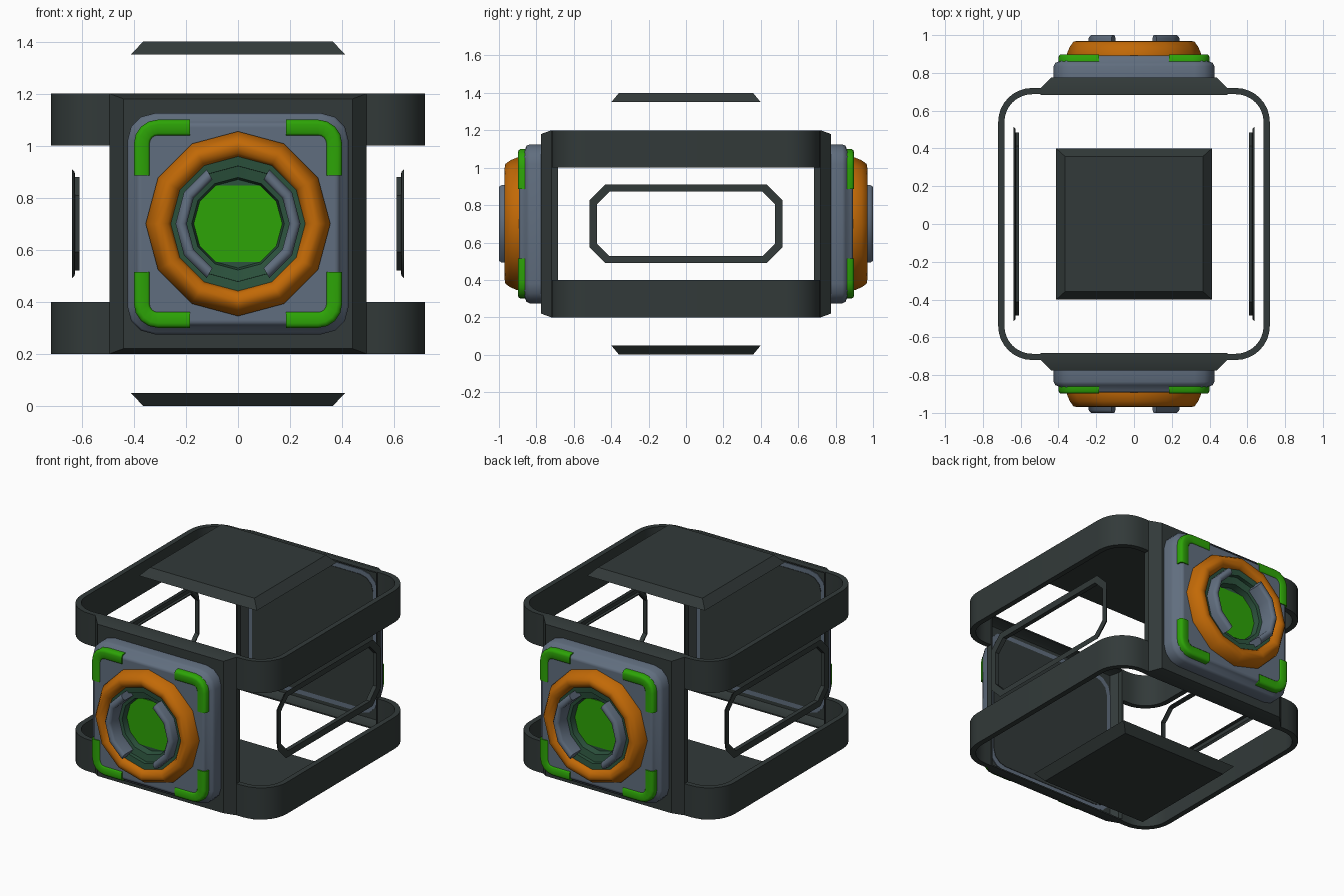
import bpy, bmesh, math
from mathutils import Vector

cube = bpy.data.objects.get("Cube")
if cube:
    bpy.data.objects.remove(cube, do_unlink=True)

MID = 0.7  # height of the crate's centre


def material(name, rgb):
    m = bpy.data.materials.new(name)
    m.use_nodes = True
    color = (*rgb, 1)
    m.diffuse_color = color
    m.node_tree.nodes["Principled BSDF"].inputs["Base Color"].default_value = color
    return m


DARK = material("dark charcoal", (0.032, 0.042, 0.041))
GREY = material("blue grey", (0.118, 0.155, 0.21))
GREEN = material("bright green", (0.026, 0.37, 0.002))
ORANGE = material("orange", (0.54, 0.142, 0.002))
TEAL = material("deep teal", (0.025, 0.085, 0.047))


def loft(name, loops, mat, ring=False):
    """Skin a stack of equal closed loops; cap the ends or join them in a ring."""
    bm = bmesh.new()
    rows = [[bm.verts.new(p) for p in loop] for loop in loops]
    n = len(rows[0])
    pairs = list(zip(rows, rows[1:])) + ([(rows[-1], rows[0])] if ring else [])
    for a, b in pairs:
        for i in range(n):
            j = (i + 1) % n
            bm.faces.new((a[i], a[j], b[j], b[i]))
    if not ring:
        bm.faces.new(rows[0])
        bm.faces.new(rows[-1])
    bmesh.ops.recalc_face_normals(bm, faces=bm.faces)
    mesh = bpy.data.meshes.new(name)
    bm.to_mesh(mesh)
    bm.free()
    mesh.materials.append(mat)
    ob = bpy.data.objects.new(name, mesh)
    bpy.context.collection.objects.link(ob)
    bpy.ops.object.select_all(action="DESELECT")
    ob.select_set(True)
    bpy.context.view_layer.objects.active = ob
    # Painted parts are softer than the dark frame
    bpy.ops.object.shade_smooth_by_angle(angle=math.radians(35 if mat is DARK else 58))


def rounded(w, h, r, n=3):
    """Rounded rectangle outline from half sizes and corner radius."""
    pts = []
    for k, (sx, sy) in enumerate(((1, 1), (-1, 1), (-1, -1), (1, -1))):
        for i in range(n + 1):
            a = math.radians(90 * (k + i / n))
            pts.append(Vector((sx * (w - r) + r * math.cos(a),
                               sy * (h - r) + r * math.sin(a))))
    return pts


def rect(w, h):
    return [Vector(p) for p in ((w, h), (-w, h), (-w, -h), (w, -h))]


def circle(r, n=12):
    return [Vector((r * math.sin(math.tau * i / n), r * math.cos(math.tau * i / n)))
            for i in range(n)]


def half_outline(w, h, r, n=8):
    """Right half of a rounded rectangle, ending at the end panels."""
    pts = rounded(w, h, r, n)
    arc = pts[3 * (n + 1):] + pts[:n + 1]
    return [Vector((0.49, -h))] + arc + [Vector((0.49, h))]


# Curved bands joining the end panels on both sides
for side, s in (("left", 1), ("right", -1)):
    for level, z0, z1 in (("lower", 0.2, 0.4), ("upper", 1.0, 1.2)):
        loops = [[(s * o.x, o.y, z0), (s * o.x, o.y, z1), (s * i.x, i.y, z1), (s * i.x, i.y, z0)]
                 for o, i in zip(half_outline(0.719, 0.72, 0.18),
                                 half_outline(0.686, 0.687, 0.147))]
        loft(f"{side}_{level}_band", loops, DARK)

# Floating bevelled lids above and below
for label, wide, narrow in (("top", 1.35, 1.4), ("bottom", 0.05, 0.0)):
    loft(label + "_lid", [[(*p, wide) for p in rect(0.412, 0.4)],
                          [(*p, narrow) for p in rect(0.365, 0.358)]], DARK)

# Floating octagonal frames on the sides, with a raised inner lip
for label, s in (("left", 1), ("right", -1)):
    section = ((0, 0.639), (0.01, 0.628), (0.031, 0.626),
               (0.031, 0.609), (0.038, 0.609), (0.038, 0.636))
    loops = [[(s * x, p.x, MID + p.y)
              for p in rounded(0.515 - inset, 0.21 - inset, 0.083 - inset * 0.4, 1)]
             for inset, x in section]
    loft(label + "_side_frame", loops, DARK, ring=True)


def end_assembly(label, s):
    """Panel, grey plate, green corners and round port; s = 1 front, -1 back."""

    def at(p, d):
        return (s * p[0], -s * d, MID + p[1])

    def stack(name, outlines, mat, ring=False):
        loft(label + "_" + name,
             [[at(p, d) for p in o] for o, d in outlines], mat, ring)

    # Dark bevelled end panel, hollow on its inner side
    stack("panel", [(rect(0.452, 0.474), 0.752), (rect(0.486, 0.492), 0.717),
                    (rect(0.486, 0.492), 0.684), (rect(0.494, 0.5), 0.684),
                    (rect(0.494, 0.5), 0.72), (rect(0.44, 0.48), 0.775)], DARK)

    # Thin lining plates in the hollow
    stack("inner_rim", [(rounded(0.451, 0.451, 0.11), 0.754),
                        (rounded(0.451, 0.451, 0.11), 0.748)], GREY)
    stack("inner_plate", [(rounded(0.422, 0.422, 0.09), 0.75),
                          (rounded(0.422, 0.422, 0.09), 0.745)], DARK)

    # Stepped grey plate with a round well in the middle
    tiers = [(0.425, 0.76), (0.425, 0.835), (0.417, 0.853), (0.395, 0.862),
             (0.391, 0.882), (0.38, 0.892), (0.37, 0.892)]
    outlines = [(rounded(w, w, w - 0.32), d) for w, d in tiers]
    well = [p.normalized() * 0.3 for p in outlines[-1][0]]
    stack("plate", outlines + [(well, 0.892), (well, 0.845)], GREY)

    # Green corner guards, swept around each plate corner
    section = ((0.03, 0.855), (0.03, 0.886), (0.022, 0.896), (0.012, 0.898),
               (-0.022, 0.898), (-0.03, 0.892), (-0.03, 0.855))
    path = [(Vector((0.185, 0.37)), Vector((0, 1)))]
    for i in range(5):
        n = Vector((math.sin(math.radians(22.5 * i)), math.cos(math.radians(22.5 * i))))
        path.append((Vector((0.308, 0.308)) + n * 0.062, n))
    path.append((Vector((0.37, 0.185)), Vector((1, 0))))
    for sx, side in ((1, "a"), (-1, "b")):
        for sz, level in ((1, "upper"), (-1, "lower")):
            loops = []
            for p, n in path:
                pts = [(p + n * off, d) for off, d in section]
                loops.append([at((sx * q.x, sz * q.y), d) for q, d in pts])
            loft(f"{label}_{level}_corner_guard_{side}", loops, GREEN)

    # Twelve-sided orange collar
    collar = ((0.355, 0.885), (0.355, 0.902), (0.34, 0.938), (0.32, 0.966),
              (0.295, 0.97), (0.27, 0.958), (0.258, 0.938), (0.258, 0.885))
    stack("collar", [(circle(r), d) for r, d in collar], ORANGE, ring=True)

    # Stepped teal bowl and its green lens, flattened above and below
    bowl = ((0.27, 0.85), (0.27, 0.94), (0.222, 0.935), (0.2215, 0.912),
            (0.178, 0.904), (0.17, 0.864))
    stack("bowl", [(circle(r), d) for r, d in bowl], TEAL)
    lens = [p for p in circle(0.17) if abs(p.y) < 0.16]
    stack("lens", [(lens, 0.858), (lens, 0.868)], GREEN)

    # Two grey curved grips inside the collar
    grip = ((0.197, 0.87), (0.197, 0.985), (0.207, 1.0),
            (0.228, 1.0), (0.24, 0.985), (0.24, 0.87))
    for sx, side in ((1, "a"), (-1, "b")):
        loops = []
        for deg in range(-60, 61, 30):
            a = math.radians(deg)
            loops.append([at((sx * r * math.cos(a), r * math.sin(a)), d) for r, d in grip])
        loft(f"{label}_grip_{side}", loops, GREY)


end_assembly("front", 1)
end_assembly("back", -1)
